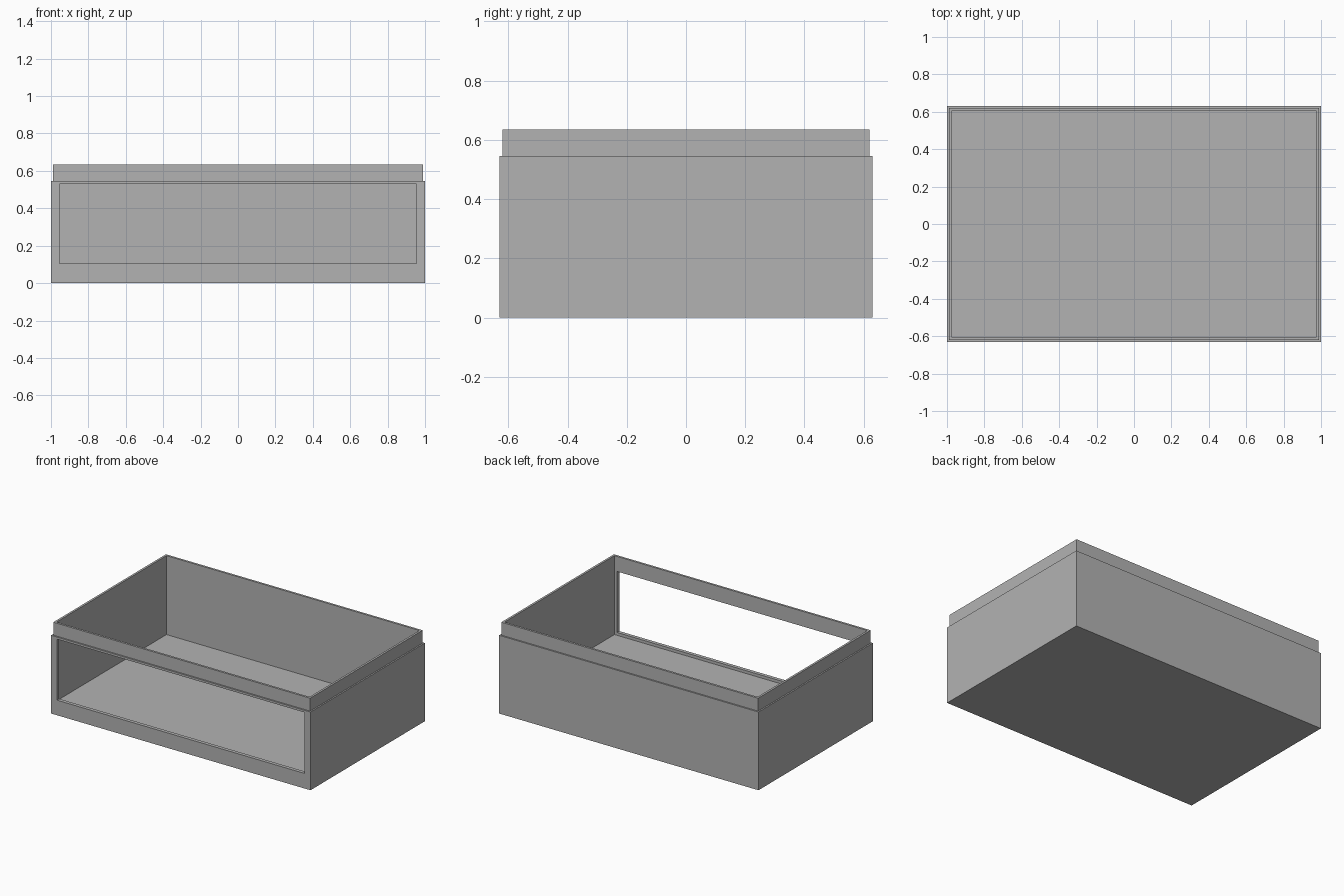
import bpy
import bmesh

cube = bpy.data.objects.get("Cube")
if cube:
    bpy.data.objects.remove(cube, do_unlink=True)

# Single grey finish
grey = bpy.data.materials.new("plain_grey")
grey.use_nodes = True
colour = (0.45, 0.45, 0.45, 1)
grey.diffuse_color = colour
grey.node_tree.nodes["Principled BSDF"].inputs["Base Color"].default_value = colour


def stacked_rectangles(name, rings):
    """Join rectangles (half width, half depth, height) into a closed solid."""
    bm = bmesh.new()
    loops = [[bm.verts.new((sx * w, sy * d, z))
              for sx, sy in ((-1, -1), (1, -1), (1, 1), (-1, 1))]
             for w, d, z in rings]
    for low, high in zip(loops, loops[1:]):
        for i in range(4):
            j = (i + 1) % 4
            bm.faces.new((low[i], low[j], high[j], high[i]))
    bm.faces.new(reversed(loops[0]))
    bm.faces.new(loops[-1])
    bmesh.ops.recalc_face_normals(bm, faces=bm.faces)
    mesh = bpy.data.meshes.new(name)
    bm.to_mesh(mesh)
    bm.free()
    mesh.materials.append(grey)
    obj = bpy.data.objects.new(name, mesh)
    bpy.context.collection.objects.link(obj)
    return obj


# Tray: outer walls, small ledge, thinner rim, then down to the inner floor
tray = stacked_rectangles("open_tray", [
    (1.0, 0.63, 0),
    (1.0, 0.63, 0.545),
    (0.99, 0.62, 0.545),
    (0.99, 0.62, 0.635),
    (0.975, 0.605, 0.635),
    (0.975, 0.605, 0.085),
])

# Wide opening through the front wall
cutter = stacked_rectangles("front_opening_cutter", [
    (0.955, 0.1, 0.105),
    (0.955, 0.1, 0.53),
])
cutter.location.y = -0.63
cutter.hide_render = True
cutter.display_type = 'WIRE'

opening = tray.modifiers.new("front_opening", 'BOOLEAN')
opening.operation = 'DIFFERENCE'
opening.solver = 'EXACT'
opening.object = cutter
cutter.hide_set(True)
